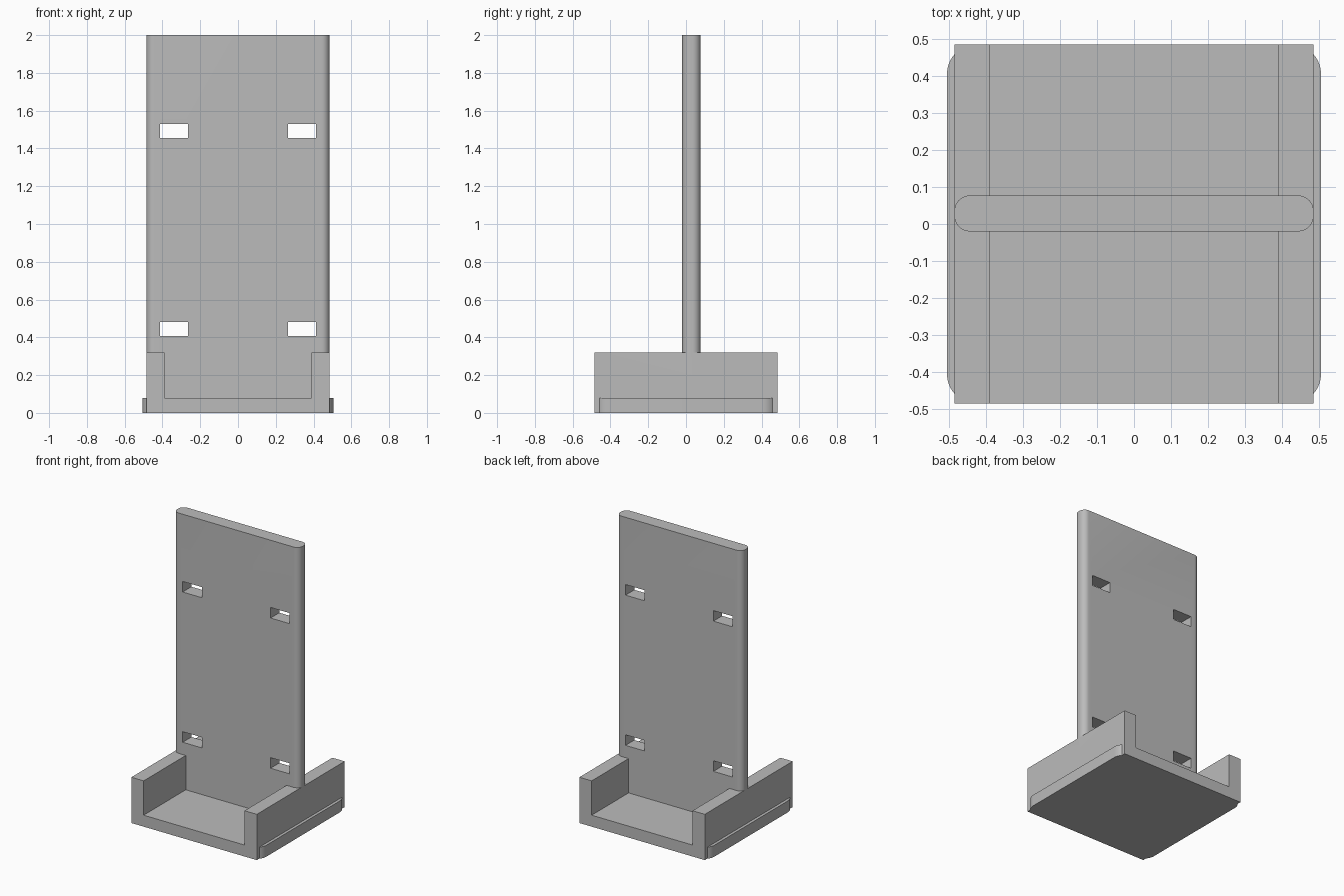
import bpy, bmesh
from math import sin, cos, pi, radians
from mathutils import Matrix

cube = bpy.data.objects.get("Cube")
if cube:
    bpy.data.objects.remove(cube, do_unlink=True)

grey = bpy.data.materials.new("plain grey")
grey.use_nodes = True
colour = (0.5, 0.5, 0.5, 1)
grey.diffuse_color = colour
grey.node_tree.nodes["Principled BSDF"].inputs["Base Color"].default_value = colour


def prism(name, outline, low, high, upright=False):
    """Extrude an (x, y) outline along z, or an (x, z) outline along y."""
    bm = bmesh.new()
    place = (lambda a, b, c: (a, c, b)) if upright else (lambda a, b, c: (a, b, c))
    face = bm.faces.new([bm.verts.new(place(a, b, low)) for a, b in outline])
    moved = bmesh.ops.extrude_face_region(bm, geom=[face])["geom"]
    shift = place(0, 0, high - low)
    bmesh.ops.translate(bm, vec=shift, verts=[g for g in moved if isinstance(g, bmesh.types.BMVert)])
    bmesh.ops.recalc_face_normals(bm, faces=bm.faces)
    mesh = bpy.data.meshes.new(name)
    bm.to_mesh(mesh)
    bm.free()
    mesh.materials.append(grey)
    obj = bpy.data.objects.new(name, mesh)
    bpy.context.collection.objects.link(obj)
    return obj


def rounded(x0, x1, y0, y1, r, steps=10):
    """Rectangle outline with rounded corners."""
    points = []
    corners = [(x1 - r, y1 - r), (x0 + r, y1 - r), (x0 + r, y0 + r), (x1 - r, y0 + r)]
    for quarter, (cx, cy) in enumerate(corners):
        for i in range(steps + 1):
            a = (quarter + i / steps) * pi / 2
            points.append((cx + r * cos(a), cy + r * sin(a)))
    return points


def combine(target, other, operation):
    """Merge or cut one part with another, then drop the helper."""
    mod = target.modifiers.new("combine", 'BOOLEAN')
    mod.operation = operation
    mod.solver = 'EXACT'
    mod.object = other
    bpy.context.view_layer.objects.active = target
    bpy.ops.object.modifier_apply(modifier=mod.name)
    bpy.data.objects.remove(other, do_unlink=True)


# Channel-shaped base
half, inner, floor, rim = 0.485, 0.39, 0.08, 0.32
channel = [(-half, 0), (half, 0), (half, rim), (inner, rim),
           (inner, floor), (-inner, floor), (-inner, rim), (-half, rim)]
stand = prism("stand", channel, -half, half, upright=True)

# Foot flange with rounded corners, showing along both sides
combine(stand, prism("foot_flange", rounded(-0.505, 0.505, -half, half, 0.08), 0, floor), 'UNION')

# Upright back plate with rounded side edges
plate = prism("back_plate", rounded(-half, half, -0.02, 0.077, 0.042), 0.04, 2)

# Four strap slots through the plate
for side in (-1, 1):
    for z in (0.443, 1.493):
        x = side * 0.34
        slot = [(x + a * 0.074, z + b * 0.037) for a, b in ((-1, -1), (1, -1), (1, 1), (-1, 1))]
        combine(plate, prism("slot_cutter", slot, -0.2, 0.2, upright=True), 'DIFFERENCE')

combine(stand, plate, 'UNION')

# Smooth the rounded edges, keep the rest sharp
bpy.ops.object.select_all(action='DESELECT')
stand.select_set(True)
bpy.context.view_layer.objects.active = stand
bpy.ops.object.shade_smooth_by_angle(angle=radians(30))
